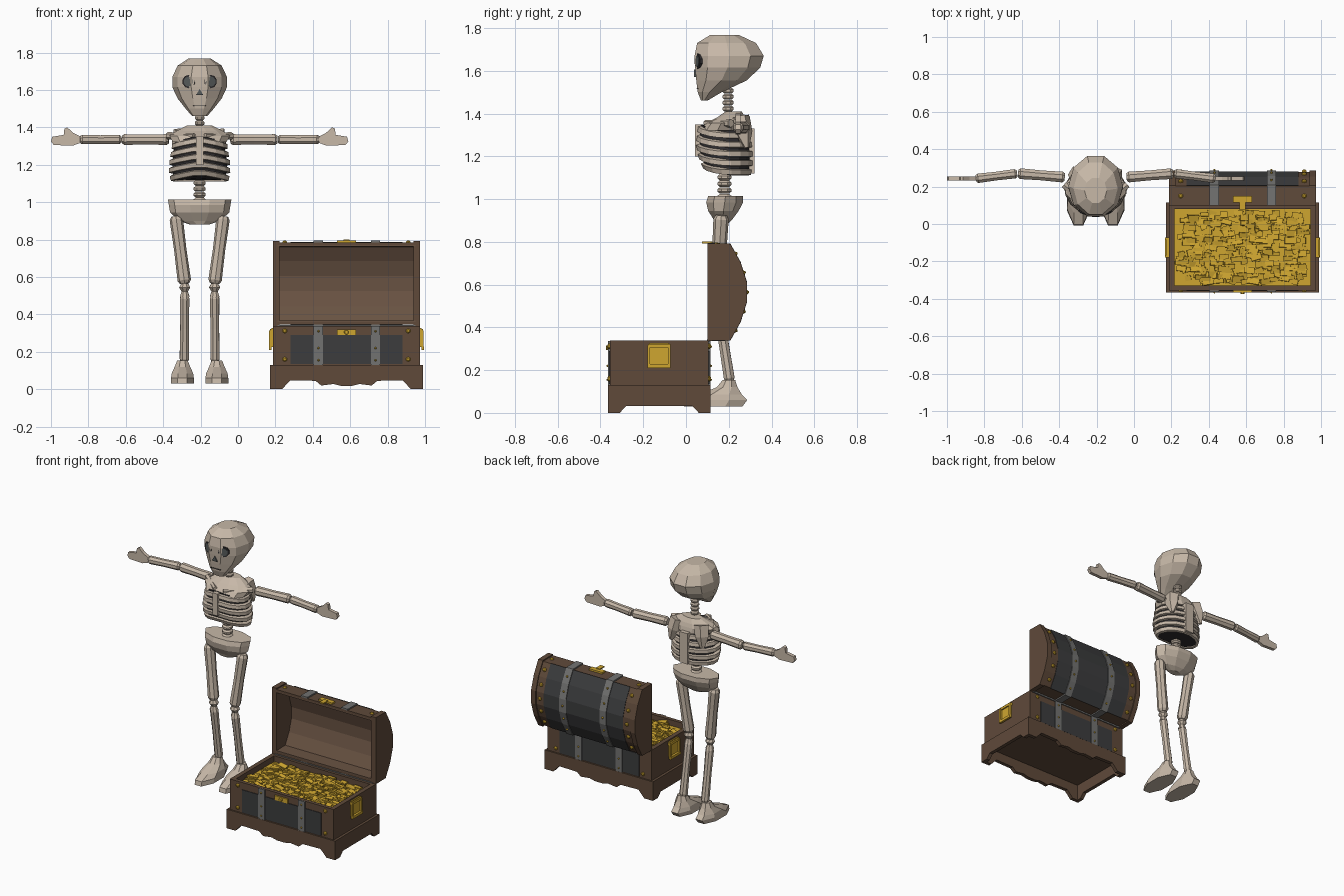
import bpy, bmesh, math, random
from mathutils import Vector, Matrix, Euler

if "Cube" in bpy.data.objects:
    bpy.data.objects.remove(bpy.data.objects["Cube"])
random.seed(4)


def material(name, *rgb):
    m = bpy.data.materials.new(name)
    m.use_nodes = True
    m.diffuse_color = (*rgb, 1)
    m.node_tree.nodes["Principled BSDF"].inputs["Base Color"].default_value = (*rgb, 1)
    return m


BONE = material("bone", .57, .48, .39)
HOLLOW = material("dark hollow", .03, .028, .03)
SOCKET = material("socket grey", .09, .1, .1)
WOOD = material("brown wood", .115, .068, .042)
INNER = material("inner wood", .14, .085, .055)
PANEL = material("dark panel", .045, .046, .048)
STRAP = material("grey strap", .17, .17, .165)
GOLD = material("gold", .62, .38, .03)


def finish(name, bm, mat):
    bmesh.ops.recalc_face_normals(bm, faces=bm.faces)
    me = bpy.data.meshes.new(name)
    bm.to_mesh(me)
    bm.free()
    me.materials.append(mat)
    ob = bpy.data.objects.new(name, me)
    bpy.context.collection.objects.link(ob)
    return ob


def loft(name, rings, mat, closed=False):
    """Skin a list of point rings; cap the ends or join the last ring to the first."""
    bm = bmesh.new()
    rows = [[bm.verts.new(p) for p in r] for r in rings]
    for a, b in zip(rows, rows[1:] + (rows[:1] if closed else [])):
        for i in range(len(a)):
            j = (i + 1) % len(a)
            bm.faces.new((a[i], a[j], b[j], b[i]))
    if not closed:
        bm.faces.new(rows[0])
        bm.faces.new(rows[-1])
    return finish(name, bm, mat)


def box(name, x, y, z, mat):
    ring = lambda h: [(x[0], y[0], h), (x[1], y[0], h), (x[1], y[1], h), (x[0], y[1], h)]
    return loft(name, [ring(z[0]), ring(z[1])], mat)


def prism(name, pts, axis, a, b, mat):
    """Extrude a 2D outline along x or y."""
    put = (lambda t: [(t, u, v) for u, v in pts]) if axis == "x" else (lambda t: [(u, t, v) for u, v in pts])
    return loft(name, [put(a), put(b)], mat)


def rod(name, p, q, stops, mat, n=6):
    """Round bar from p to q; stops are (fraction, radius)."""
    p, q = Vector(p), Vector(q)
    rot = (q - p).to_track_quat("Z", "Y")
    rings = []
    for f, r in stops:
        c = p.lerp(q, f)
        rings.append([c + rot @ Vector((r * math.cos(t), r * math.sin(t), 0))
                      for t in (math.tau * (i + .5) / n for i in range(n))])
    return loft(name, rings, mat)


def oval(cx, z, y0, y1, hw, n=10, off=0.0):
    mid, half = (y0 + y1) / 2, (y1 - y0) / 2
    return [Vector((cx + hw * math.cos(t), mid + half * math.sin(t), z))
            for t in (math.tau * (i + off) / n for i in range(n))]


def bone(name, p, q, r):
    rod(name, p, q, [(0, r * .7), (.05, r), (.5, r * .92), (.95, r), (1, r * .7)], BONE, 8)


CX = -.205

# Skull: horizontal sections from chin to crown
skull = [(1.46, .07, .10, .04), (1.5, .052, .17, .075), (1.555, .042, .29, .118),
         (1.615, .035, .355, .146), (1.67, .032, .372, .146), (1.73, .045, .335, .118),
         (1.768, .11, .25, .06)]
loft("skull", [oval(CX, *s) for s in skull], BONE)
prism("nose_hole", [(CX - .02, 1.572), (CX + .02, 1.572), (CX, 1.605)], "y", .05, .038, SOCKET)
box("mouth_line", (CX - .035, CX + .035), (.049, .06), (1.514, 1.518), HOLLOW)

# Neck and lower spine
for k in range(4):
    z = 1.41 + k * .028
    rod("neck_vertebra", (CX, .197, z), (CX, .197, z + .026), [(0, .019), (.3, .028), (.7, .028), (1, .019)], BONE, 8)
    z = .995 + k * .031
    rod("spine_vertebra", (CX, .18, z), (CX, .18, z + .029), [(0, .024), (.3, .035), (.7, .035), (1, .024)], BONE, 8)

# Rib cage: stacked bands round a dark core, closed by the shoulder block
sections = [(1.11, .08, .305, .155), (1.15, .06, .312, .167), (1.22, .045, .315, .165),
            (1.28, .05, .306, .153), (1.34, .06, .295, .148)]


def chest_ring(z, scale):
    for a, b in zip(sections, sections[1:]):
        if z <= b[0] + 1e-6:
            f = (z - a[0]) / (b[0] - a[0])
            y0, y1, w = [u + (v - u) * f for u, v in zip(a[1:], b[1:])]
            break
    mid = (y0 + y1) / 2
    pts = oval(CX, z, mid + (y0 - mid) * scale, mid + (y1 - mid) * scale, w * scale, 16, .5)
    for p in pts:  # ribs rise toward the breastbone
        if p.y < mid:
            p.z += .035 * max(0, 1 - abs(p.x - CX) / w) ** .8
    return pts


for k in range(5):
    z = 1.11 + k * .043
    loft("rib", [chest_ring(z, .88), chest_ring(z + .004, 1), chest_ring(z + .027, 1), chest_ring(z + .031, .88)],
         BONE, closed=True)
loft("rib_core", [chest_ring(z, .9) for z in (1.12, 1.2, 1.27, 1.32)], HOLLOW)
box("breastbone", (CX - .02, CX + .02), (.043, .07), (1.2, 1.35), BONE)
box("back_spine", (CX - .03, CX + .03), (.28, .32), (1.12, 1.33), BONE)
shoulders = [(1.322, .06, .298, .148), (1.355, .09, .29, .168), (1.38, .14, .28, .13), (1.41, .185, .262, .07)]
loft("shoulder_block", [oval(CX, *s, 12, .5) for s in shoulders], BONE)

# Pelvis
hips = [(.88, .14, .19, .05), (.9, .13, .215, .11), (.945, .1, .25, .158), (.985, .09, .272, .165), (1.015, .1, .27, .17)]
loft("pelvis", [oval(CX, *s, 10) for s in hips], BONE)

# Limbs, face and shoulder blades, one for each side
for side, tag in ((-1, "right"), (1, "left")):
    def at(d, y, z):
        return (CX + side * d, y, z)

    e, out = Vector(at(.056, .06, 1.645)), Vector((side * .38, -1, 0)).normalized()
    rod(tag + "_eye_rim", e - out * .02, e + out * .008, [(0, .038), (1, .036)], HOLLOW, 10)
    rod(tag + "_eye", e - out * .02, e + out * .011, [(0, .027), (1, .027)], SOCKET, 10)

    rod(tag + "_shoulder_blade", at(.09, .25, 1.38), at(.12, .285, 1.24), [(0, .05), (.5, .045), (1, .012)], BONE, 5)
    rod(tag + "_collar_bone", at(.03, .09, 1.355), at(.17, .21, 1.355), [(0, .014), (1, .02)], BONE)
    bone(tag + "_upper_arm", at(.165, .25, 1.335), at(.415, .27, 1.335), .031)
    bone(tag + "_forearm", at(.42, .27, 1.335), at(.64, .243, 1.335), .027)
    hand = [(.635, 1.318), (.68, 1.302), (.78, 1.306), (.795, 1.325), (.788, 1.35), (.727, 1.36),
            (.723, 1.393), (.708, 1.4), (.675, 1.37), (.635, 1.35)]
    prism(tag + "_hand", [(CX + side * d, z) for d, z in hand], "y", .232, .255, BONE)

    bone(tag + "_thigh", at(.127, .165, .925), at(.08, .145, .565), .036)
    rod(tag + "_knee", at(.08, .145, .565), at(.08, .148, .495),
        [(0, .02), (.3, .032), (.6, .018), (1, .028)], BONE, 8)
    bone(tag + "_shin", at(.08, .148, .505), at(.082, .205, .145), .027)
    foot = [(.03, -.02, .275, .066), (.06, -.015, .298, .066), (.085, .05, .27, .062), (.12, .14, .245, .045),
            (.155, .17, .232, .03)]
    loft(tag + "_foot", [oval(CX + side * .092, *s, 8, .5) for s in foot], BONE)

# Chest plinth: four shaped boards, open below
MX, X0, X1, Y0, Y1 = .58, .17, .99, -.365, .115
half_edge = [(.41, 0), (.345, 0), (.3, .048), (.165, .045), (.135, .02), (.07, .028), (.03, .018)]
front_cut = [(MX - d, z) for d, z in half_edge] + [(MX + d, z) for d, z in reversed(half_edge)]
front_cut += [(X1, .13), (X0, .13)]
side_cut = [(Y0, 0), (-.31, 0), (-.28, .032), (.03, .032), (.06, 0), (Y1, 0), (Y1, .13), (Y0, .13)]
for y in (Y0, Y1 - .025):
    prism("plinth_board", front_cut, "y", y, y + .025, WOOD)
for x in (X0, X1 - .025):
    prism("plinth_side", side_cut, "x", x, x + .025, WOOD)
box("chest_floor", (X0 + .01, X1 - .01), (Y0 + .01, Y1 - .01), (.11, .128), WOOD)

# Chest walls
BX, BY = (.187, .973), (-.355, .105)
for y in (BY[0], BY[1] - .025):
    box("long_wall", BX, (y, y + .025), (.125, .338), WOOD)
for x in (BX[0], BX[1] - .03):
    box("end_wall", (x, x + .03), BY, (.125, .338), WOOD)
box("hinge", (.21, .95), (.098, .112), (.333, .343), STRAP)


def stud(x, y, z, d, r=.013):
    p = Vector((x, y, z))
    rod("stud", p, p + Vector(d) * .012, [(0, r), (.5, r), (1, r * .5)], GOLD)


# Panels, straps and studs on the front and back walls
for y, s in ((BY[0], -1), (BY[1], 1)):
    box("wall_panel", (.28, .88), sorted((y, y + s * .004)), (.135, .29), PANEL)
    for x in (.43, .735):
        box("wall_strap", (x - .025, x + .025), sorted((y, y + s * .009)), (.13, .337), STRAP)
        for z in (.155, .22, .31):
            stud(x, y + s * .004, z, (0, s, 0), .006)
    for x in (.25, .91):
        for z in (.16, .312):
            stud(x, y, z, (0, s, 0))

# Latch and end handles
box("lock_plate", (.53, .63), (-.365, -.355), (.29, .32), GOLD)
rod("lock_knob", (MX, -.362, .305), (MX, -.375, .305), [(0, .014), (1, .01)], GOLD, 8)
for x, s in ((BX[0], -1), (BX[1], 1)):
    X = lambda a, b: sorted((x + s * a, x + s * b))
    box("handle_plate", X(0, .008), (-.172, -.08), (.225, .328), GOLD)
    box("handle_mount", X(0, .017), (-.178, -.072), (.305, .322), GOLD)
    for y in (-.18, -.084):
        box("handle_arm", X(.008, .02), (y, y + .012), (.212, .315), GOLD)
    box("handle_grip", X(.008, .022), (-.18, -.072), (.21, .228), GOLD)

# Treasure: a bed covered with loose tilted pieces
box("treasure_bed", (.215, .945), (-.332, .082), (.12, .298), GOLD)
bm = bmesh.new()
for k in range(330):
    spot = Vector((random.uniform(.25, .915), random.uniform(-.31, .06), random.uniform(.294, .318)))
    turn = Euler((random.uniform(-.25, .25), random.uniform(-.25, .25), random.gauss(0, .12))).to_matrix().to_4x4()
    size = Matrix.Diagonal((random.uniform(.03, .07), random.uniform(.02, .035), .01, 1))
    bmesh.ops.create_cube(bm, size=1, matrix=Matrix.Translation(spot) @ turn @ size)
finish("treasure", bm, GOLD)

# Lid: barrel standing open on the back edge
half_arc = [(.1, .228), (.207, .226), (.255, .14), (.285, .045)]
LZ = .565
arc = [(y, LZ + h) for y, h in half_arc] + [(y, LZ - h) for y, h in reversed(half_arc)]
grow = lambda pts, s: [(.1 + (y - .1) * s, LZ + (z - LZ) * s) for y, z in pts]


def arc_plate(name, x0, x1, s0, s1, pts, mat):
    return prism(name, grow(pts, s0) + grow(pts, s1)[::-1], "x", x0, x1, mat)


arc_plate("lid_barrel", .2, .96, .9, .965, arc, WOOD)
arc_plate("lid_lining", .21, .95, .87, .9, arc, INNER)
for x in (BX[0], BX[1] - .035):
    prism("lid_end", arc, "x", x, x + .035, WOOD)
arc_plate("lid_panel", .28, .88, .96, .98, arc[1:-1], PANEL)
for x in (.43, .735):
    arc_plate("lid_strap", x - .025, x + .025, .96, 1.005, arc, STRAP)

# Lid studs sit at the middle of each barrel face
for a, b in zip(arc[1:-2], arc[2:-1]):
    n = Vector((0, a[1] - b[1], b[0] - a[0])).normalized()
    y, z = grow([((a[0] + b[0]) / 2, (a[1] + b[1]) / 2)], .965)[0]
    for x in (.25, .91):
        stud(x, y, z, n)
    for x in (.43, .735):
        stud(x, y + n.y * .004, z + n.z * .004, n, .007)
for x in (.25, .91):
    stud(x, .15, .783, (0, 0, 1))

# Lid hasp
box("hasp_plate", (.53, .63), (.115, .15), (.783, .796), GOLD)
box("hasp_tongue", (.565, .595), (.075, .125), (.793, .801), GOLD)
